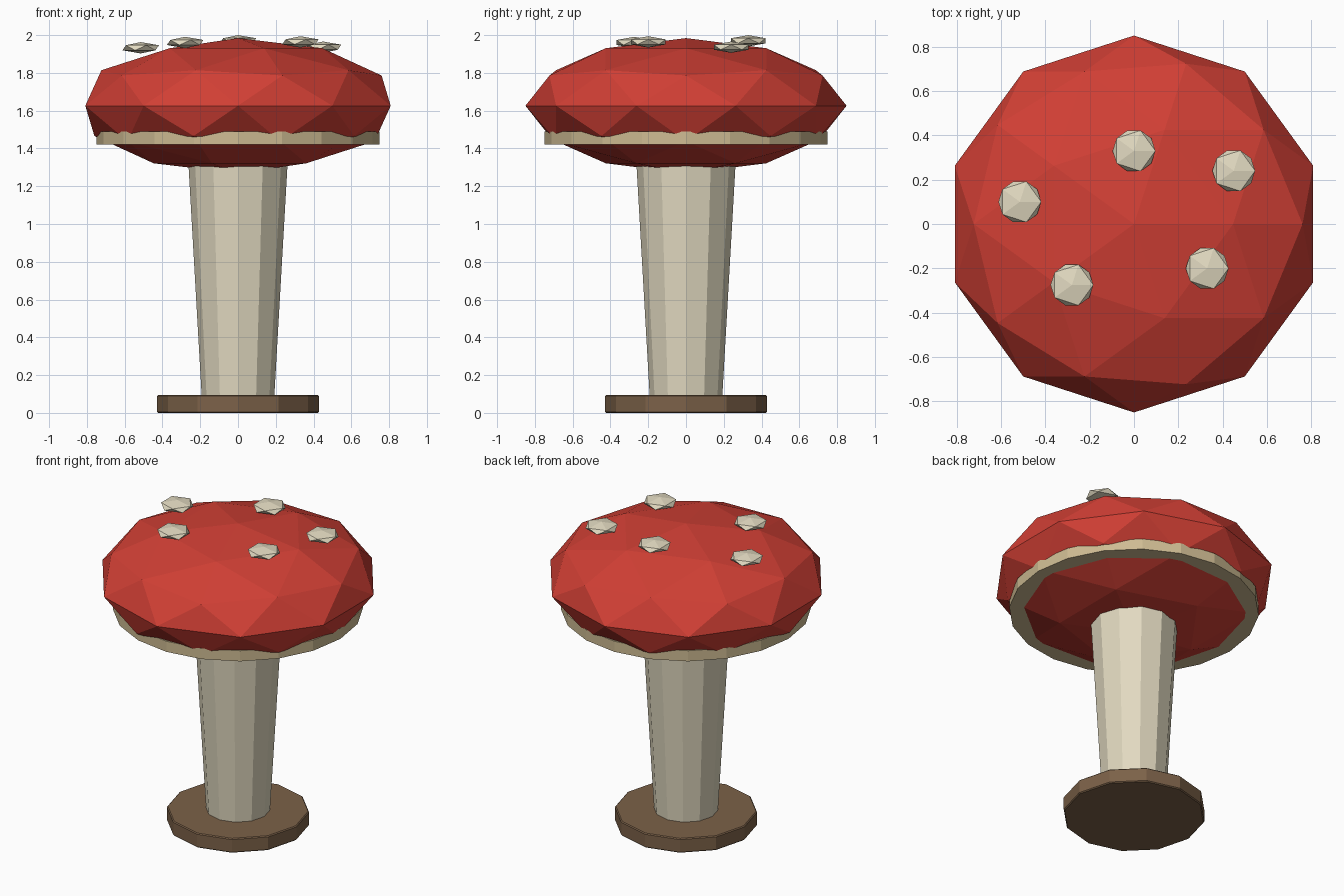
import bpy

if "Cube" in bpy.data.objects:
    bpy.data.objects.remove(bpy.data.objects["Cube"])


def material(name, rgb):
    m = bpy.data.materials.new(name)
    m.diffuse_color = (*rgb, 1)
    m.use_nodes = True
    m.node_tree.nodes["Principled BSDF"].inputs["Base Color"].default_value = m.diffuse_color
    return m


red = material("cap_red", (0.64, 0.05, 0.035))
cream = material("cream", (0.76, 0.70, 0.53))
tan = material("gill_tan", (0.62, 0.50, 0.29))
brown = material("soil_brown", (0.20, 0.12, 0.065))


def finish(name, mat):
    ob = bpy.context.object
    ob.name = name
    ob.data.materials.append(mat)
    return ob


def frustum(name, sides, r1, r2, z1, z2, mat):
    bpy.ops.mesh.primitive_cone_add(vertices=sides, radius1=r1, radius2=r2,
                                    depth=z2 - z1, location=(0, 0, (z1 + z2) / 2))
    return finish(name, mat)


def blob(name, subdivisions, radius, half_height, loc, mat):
    bpy.ops.mesh.primitive_ico_sphere_add(subdivisions=subdivisions, radius=1, location=loc)
    bpy.context.object.scale = (radius, radius, half_height)
    return finish(name, mat)


# Base disc with a slightly softened edge
base = frustum("base", 12, 0.428, 0.428, 0, 0.095, brown)
bevel = base.modifiers.new("edge", 'BEVEL')
bevel.width = 0.006
bevel.segments = 1

# Stem, widening upward into the cap
frustum("stem", 12, 0.19, 0.27, 0.05, 1.45, cream)

# Cap and the gill ring beneath it
blob("cap", 2, 0.85, 0.358, (0, 0, 1.626), red)
frustum("gill_ring", 20, 0.75, 0.75, 1.42, 1.49, tan)

# Raised spots on the cap
spots = [(0, 0.33, 1.97), (0.45, 0.24, 1.936), (0.33, -0.2, 1.964),
         (-0.28, -0.275, 1.961), (-0.515, 0.1, 1.933)]
for i, loc in enumerate(spots):
    blob(f"spot_{i + 1}", 1, 0.108, 0.03, loc, cream)
